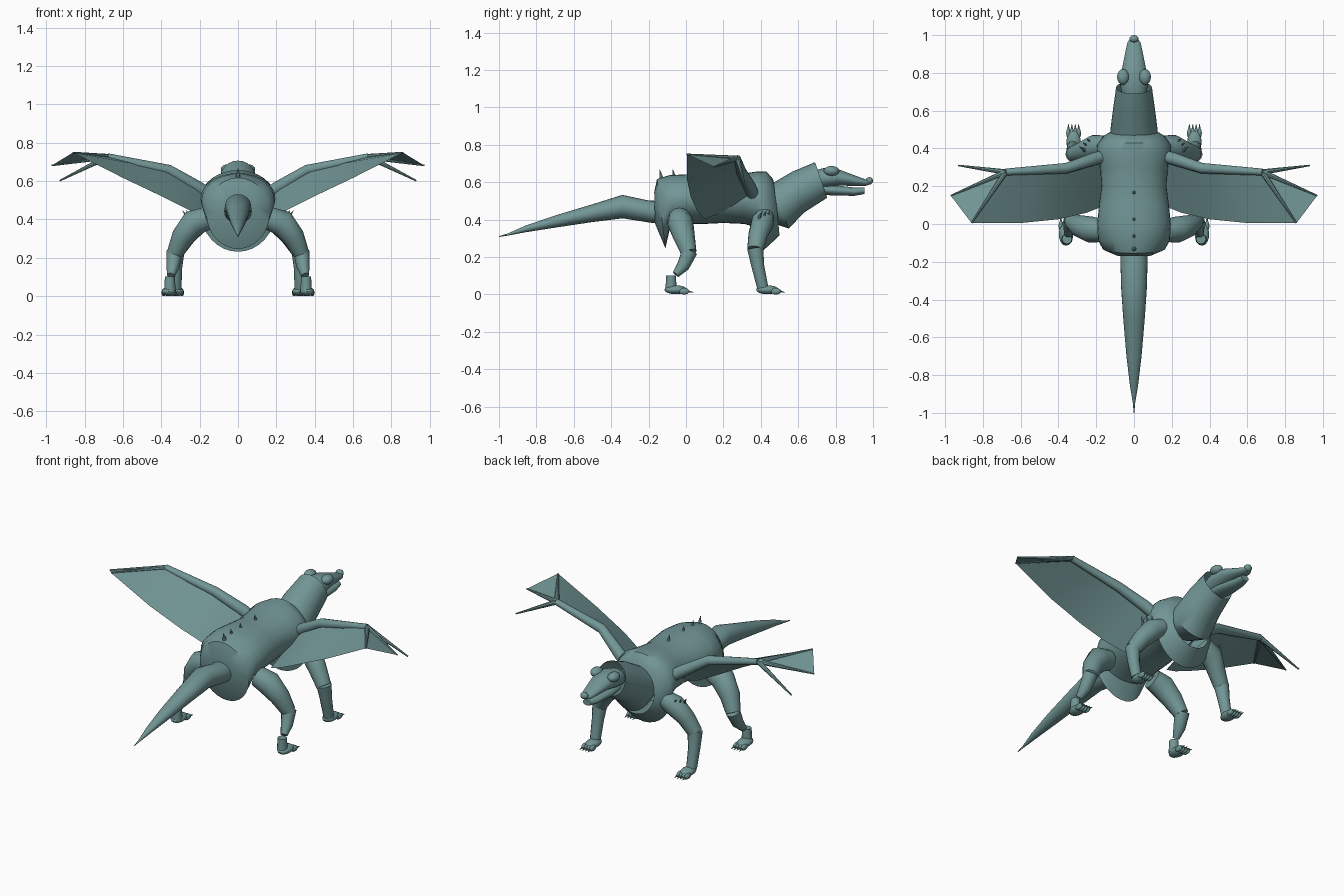
import bpy, bmesh
from math import cos, sin, pi
from mathutils import Vector

if "Cube" in bpy.data.objects:
    bpy.data.objects.remove(bpy.data.objects["Cube"], do_unlink=True)

TEAL = (0.17, 0.305, 0.305, 1)
skin = bpy.data.materials.new("teal_skin")
skin.use_nodes = True
skin.diffuse_color = TEAL
skin.node_tree.nodes["Principled BSDF"].inputs["Base Color"].default_value = TEAL


def finish(name, bm, angle=0.7, fix=True):
    if fix:
        bmesh.ops.recalc_face_normals(bm, faces=bm.faces[:])
    me = bpy.data.meshes.new(name)
    bm.to_mesh(me)
    bm.free()
    me.materials.append(skin)
    ob = bpy.data.objects.new(name, me)
    bpy.context.collection.objects.link(ob)
    bpy.ops.object.select_all(action='DESELECT')
    ob.select_set(True)
    bpy.context.view_layer.objects.active = ob
    bpy.ops.object.shade_smooth_by_angle(angle=angle)
    return ob


def loft(name, rings, cap_start=True, cap_end=True):
    """Skin a list of point rings."""
    bm = bmesh.new()
    rows = [[bm.verts.new(p) for p in ring] for ring in rings]
    n = len(rows[0])
    for a, b in zip(rows, rows[1:]):
        for i in range(n):
            j = (i + 1) % n
            bm.faces.new((a[i], a[j], b[j], b[i]))
    if cap_start:
        bm.faces.new(rows[0])
    if cap_end:
        bm.faces.new(rows[-1])
    return finish(name, bm)


def profile(name, sections, n=24, **caps):
    """Ellipses given by top y, top z, bottom y, bottom z, half width."""
    rings = []
    for ty, tz, by, bz, w in sections:
        top, bot = Vector((0, ty, tz)), Vector((0, by, bz))
        mid, half = (top + bot) / 2, (top - bot) / 2
        rings.append([mid + half * cos(2 * pi * i / n)
                      + Vector((w * sin(2 * pi * i / n), 0, 0)) for i in range(n)])
    return loft(name, rings, **caps)


def tube(name, path, radii, n=12):
    """Round limb through the path points."""
    pts = [Vector(p) for p in path]
    rings = []
    for k, (p, r) in enumerate(zip(pts, radii)):
        d = (pts[min(k + 1, len(pts) - 1)] - pts[max(k - 1, 0)]).normalized()
        ref = Vector((0, 1, 0)) if abs(d.y) < 0.8 else Vector((0, 0, 1))
        u = d.cross(ref).normalized()
        v = d.cross(u)
        rings.append([p + r * (u * cos(2 * pi * i / n) + v * sin(2 * pi * i / n))
                      for i in range(n)])
    return loft(name, rings)


def ball(name, loc, size):
    bm = bmesh.new()
    bmesh.ops.create_uvsphere(bm, u_segments=16, v_segments=10, radius=1)
    bmesh.ops.scale(bm, vec=size, verts=bm.verts)
    bmesh.ops.translate(bm, vec=loc, verts=bm.verts)
    return finish(name, bm)


# Torso with flared lips at both ends
profile("body", [
    (-0.17, 0.55, -0.165, 0.38, 0.09), (-0.155, 0.62, -0.11, 0.25, 0.165),
    (-0.09, 0.64, -0.085, 0.36, 0.19), (0.0, 0.645, 0.0, 0.38, 0.195),
    (0.1, 0.64, 0.1, 0.38, 0.185), (0.2, 0.635, 0.2, 0.385, 0.172),
    (0.31, 0.65, 0.31, 0.38, 0.18), (0.38, 0.66, 0.385, 0.36, 0.195),
    (0.43, 0.66, 0.41, 0.235, 0.195), (0.465, 0.62, 0.47, 0.29, 0.16),
    (0.475, 0.58, 0.5, 0.32, 0.125)], n=32, cap_end=False)

# Neck, open at the head end
profile("neck", [
    (0.40, 0.57, 0.42, 0.40, 0.11), (0.45, 0.59, 0.55, 0.355, 0.125),
    (0.57, 0.66, 0.63, 0.44, 0.112), (0.69, 0.71, 0.755, 0.52, 0.095)],
    cap_end=False)

# Tail
profile("tail", [
    (-0.08, 0.50, -0.08, 0.38, 0.065), (-0.2, 0.505, -0.18, 0.385, 0.072),
    (-0.34, 0.535, -0.34, 0.41, 0.068), (-0.5, 0.485, -0.5, 0.39, 0.057),
    (-0.7, 0.425, -0.7, 0.36, 0.04), (-0.86, 0.37, -0.86, 0.335, 0.021),
    (-0.95, 0.33, -0.95, 0.318, 0.006), (-1.0, 0.314, -1.0, 0.31, 0.002)])

# Head
profile("upper_head", [
    (0.67, 0.66, 0.67, 0.56, 0.06), (0.74, 0.68, 0.74, 0.57, 0.074),
    (0.82, 0.67, 0.82, 0.585, 0.064), (0.9, 0.64, 0.9, 0.583, 0.048),
    (0.96, 0.618, 0.96, 0.583, 0.035), (0.98, 0.61, 0.98, 0.59, 0.022)])
profile("lower_jaw", [
    (0.7, 0.59, 0.7, 0.54, 0.05), (0.78, 0.588, 0.78, 0.532, 0.054),
    (0.9, 0.575, 0.9, 0.53, 0.038), (0.955, 0.575, 0.955, 0.54, 0.026)])
ball("nose", (0, 0.98, 0.61), (0.024, 0.02, 0.02))

# Back spines
for y, x in ((0.17, 0), (0.03, 0), (-0.06, 0), (-0.13, 0)):
    tube("back_spine", [(x, y, 0.62), (x, y - 0.01, 0.67)], [0.014, 0.001], 6)

for s, side in ((1, "left"), (-1, "right")):
    def P(*pts):
        return [(s * x, y, z) for x, y, z in pts]

    ball(side + "_eye", (s * 0.058, 0.778, 0.663), (0.032, 0.042, 0.027))

    # Wing bones
    wrist = (0.68, 0.275, 0.73)
    tips = {"front": (0.93, 0.31, 0.605), "middle": (0.97, 0.15, 0.685),
            "rear": (0.86, 0.005, 0.752)}
    tube(side + "_wing_arm",
         P((0.15, 0.36, 0.53), (0.21, 0.345, 0.57), (0.36, 0.295, 0.66), wrist),
         [0.034, 0.034, 0.028, 0.018])
    for label, tip in tips.items():
        tube(f"{side}_{label}_wing_finger", P(wrist, tip), [0.015, 0.004], 8)

    # Wing membrane between arm, fingers and flank
    lead = P((0.15, 0.33, 0.5), (0.22, 0.33, 0.57), (0.36, 0.295, 0.655),
             (0.52, 0.285, 0.69), wrist)
    trail = P((0.15, 0.1, 0.405), (0.25, 0.06, 0.45), (0.4, 0.025, 0.525),
              (0.6, 0.005, 0.62), tips["rear"])
    bm = bmesh.new()
    a = [bm.verts.new(p) for p in lead]
    b = [bm.verts.new(p) for p in trail]
    for i in range(4):
        bm.faces.new((a[i], b[i], b[i + 1], a[i + 1]))
    bm.faces.new((a[4], b[4], bm.verts.new(P(tips["middle"])[0])))
    bmesh.ops.recalc_face_normals(bm, faces=bm.faces[:])
    if sum(f.normal.z for f in bm.faces) < 0:
        bmesh.ops.reverse_faces(bm, faces=bm.faces[:])
    finish(side + "_wing_membrane", bm, fix=False)

    # Hind leg: thigh, shin, ankle
    tube(side + "_hind_thigh",
         P((0.16, -0.035, 0.41), (0.23, -0.03, 0.385), (0.29, -0.01, 0.31),
           (0.33, 0.015, 0.225)), [0.06, 0.07, 0.058, 0.042])
    tube(side + "_hind_shin",
         P((0.33, 0.02, 0.235), (0.34, -0.015, 0.155), (0.35, -0.055, 0.11)),
         [0.042, 0.034, 0.02])
    tube(side + "_hind_ankle",
         P((0.355, -0.08, 0.105), (0.355, -0.08, 0.03)), [0.026, 0.03])

    # Front leg: upper arm and forearm
    tube(side + "_front_upper_leg",
         P((0.15, 0.42, 0.42), (0.21, 0.41, 0.39), (0.27, 0.385, 0.32),
           (0.32, 0.37, 0.24)), [0.05, 0.062, 0.052, 0.043])
    tube(side + "_front_lower_leg",
         P((0.32, 0.37, 0.25), (0.325, 0.385, 0.15), (0.325, 0.41, 0.04)),
         [0.043, 0.034, 0.03])
    for i in range(3):
        tube(side + "_shoulder_spike",
             P((0.22 + i * 0.02, 0.43 - i * 0.02, 0.41),
               (0.25 + i * 0.02, 0.45 - i * 0.02, 0.45)), [0.01, 0.001], 6)

    # Feet: pad, toes and claws
    for label, x, y in (("hind", 0.36, -0.05), ("front", 0.32, 0.44)):
        ball(f"{side}_{label}_foot", (s * x, y - 0.005, 0.028), (0.038, 0.06, 0.024))
        for i in range(4):
            cx = x + (i - 1.5) * 0.018
            ball(f"{side}_{label}_toe", (s * cx, y + 0.04, 0.02), (0.012, 0.028, 0.017))
            tube(f"{side}_{label}_claw",
                 P((cx, y + 0.05, 0.022), (cx, y + 0.09, 0.014)), [0.009, 0.001], 6)

# Rest the soles on the floor and level the whole model
bpy.context.view_layer.update()
low = min(v.co.z for o in bpy.data.objects if o.type == 'MESH' for v in o.data.vertices)
for o in bpy.data.objects:
    if o.type == 'MESH':
        o.location.z -= low
